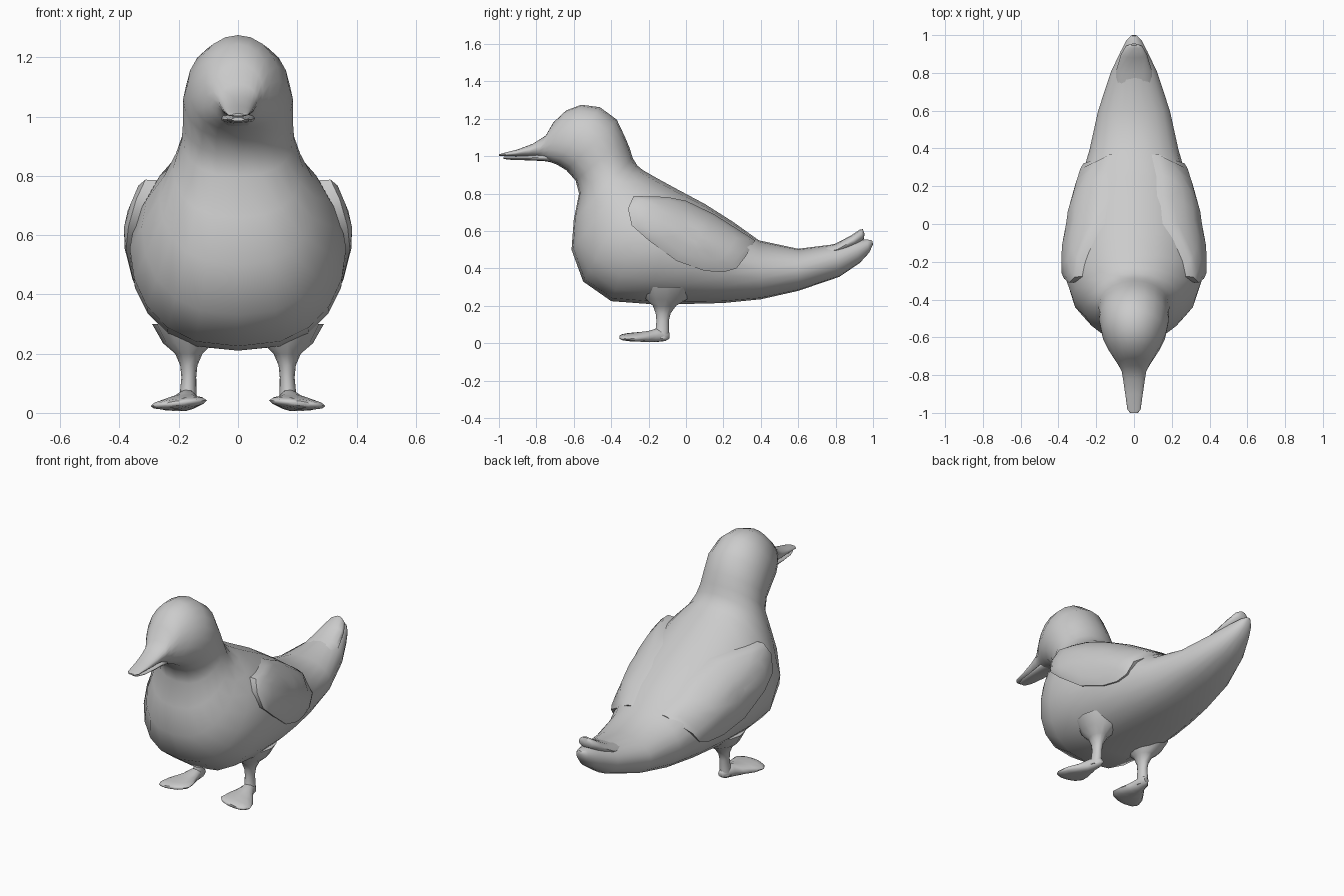
import bpy, bmesh, math
from mathutils import Vector
from mathutils.bvhtree import BVHTree

grey = bpy.data.materials.new("soft grey")
grey.diffuse_color = (0.6, 0.6, 0.6, 1)


def finish(name, bm, angle=60):
    bmesh.ops.recalc_face_normals(bm, faces=bm.faces)
    mesh = bpy.data.meshes.new(name)
    bm.to_mesh(mesh)
    ob = bpy.data.objects.new(name, mesh)
    bpy.context.collection.objects.link(ob)
    mesh.materials.append(grey)
    bpy.ops.object.select_all(action='DESELECT')
    bpy.context.view_layer.objects.active = ob
    ob.select_set(True)
    bpy.ops.object.shade_smooth_by_angle(angle=math.radians(angle))
    return ob


def skin(rings, cap=True):
    """Bridge a list of closed point rings into one surface."""
    bm = bmesh.new()
    vs = [[bm.verts.new(p) for p in r] for r in rings]
    n = len(vs[0])
    for a, b in zip(vs, vs[1:]):
        for i in range(n):
            j = (i + 1) % n
            bm.faces.new((a[i], a[j], b[j], b[i]))
    if cap:
        bm.faces.new(vs[0])
        bm.faces.new(vs[-1])
    return bm


def slanted(yt, zt, yb, zb, w, cx=0, n=20, low=0.8):
    """Oval ring between a top and a bottom point; low < 1 fills out the lower half."""
    pts = []
    for i in range(n):
        a = 2 * math.pi * i / n
        s, c = math.sin(a), math.cos(a)
        if c < 0:
            s = math.copysign(abs(s) ** low, s)
        t = (1 - c) / 2
        pts.append((cx + w * s, yt + (yb - yt) * t, zt + (zb - zt) * t))
    return pts


# Body, neck, head and upper bill in one skin: top y, z, bottom y, z, half width
body_rings = [
    (0.995, 0.55, 1.0, 0.53, 0.015), (0.965, 0.555, 0.98, 0.485, 0.04),
    (0.9, 0.55, 0.93, 0.43, 0.07), (0.8, 0.53, 0.82, 0.355, 0.12),
    (0.6, 0.505, 0.6, 0.28, 0.19), (0.39, 0.55, 0.4, 0.235, 0.235),
    (0.25, 0.65, 0.2, 0.215, 0.285), (0.1, 0.745, 0.0, 0.21, 0.335),
    (-0.05, 0.825, -0.2, 0.21, 0.362), (-0.16, 0.885, -0.4, 0.225, 0.365),
    (-0.23, 0.925, -0.55, 0.33, 0.325), (-0.26, 0.95, -0.612, 0.5, 0.265),
    (-0.285, 0.99, -0.6, 0.66, 0.22), (-0.3, 1.04, -0.572, 0.8, 0.19),
    (-0.325, 1.1, -0.59, 0.87, 0.185), (-0.37, 1.195, -0.64, 0.925, 0.185),
    (-0.46, 1.262, -0.69, 0.955, 0.17), (-0.56, 1.275, -0.725, 0.968, 0.14),
    (-0.64, 1.245, -0.75, 0.98, 0.11), (-0.71, 1.18, -0.77, 0.99, 0.085),
    (-0.75, 1.11, -0.8, 0.998, 0.066), (-0.82, 1.066, -0.85, 1.0, 0.056),
    (-0.9, 1.036, -0.92, 1.0, 0.045), (-0.98, 1.016, -0.985, 1.0, 0.035),
    (-1.0, 1.01, -1.0, 1.002, 0.02)]
body_bm = skin([slanted(*r) for r in body_rings])
tree = BVHTree.FromBMesh(body_bm)
finish("body", body_bm)

# Lower bill under the mouth line
finish("lower_bill", skin([slanted(*r, n=12) for r in [
    (-0.68, 1.03, -0.68, 0.96, 0.06), (-0.76, 1.015, -0.76, 0.974, 0.055),
    (-0.85, 1.003, -0.85, 0.978, 0.048), (-0.93, 0.999, -0.93, 0.98, 0.038),
    (-0.975, 0.997, -0.975, 0.985, 0.022)]]))

# Upper tail feather, rising above the main tail tip
finish("upper_tail_feather", skin([slanted(*r, n=12) for r in [
    (0.66, 0.5, 0.68, 0.44, 0.1), (0.8, 0.533, 0.82, 0.47, 0.095),
    (0.88, 0.575, 0.91, 0.525, 0.07), (0.93, 0.608, 0.95, 0.555, 0.045),
    (0.945, 0.61, 0.955, 0.585, 0.02)]]))

# Folded wings: outline in side view wrapped onto the body and raised off it
outline = [(-0.31, 0.72), (-0.28, 0.787), (-0.19, 0.785), (-0.1, 0.782), (0, 0.762),
           (0.15, 0.69), (0.26, 0.62), (0.37, 0.55), (0.32, 0.465), (0.27, 0.4),
           (0.2, 0.38), (0.1, 0.387), (-0.05, 0.44), (-0.2, 0.55), (-0.29, 0.63)]
mid = Vector((0.03, 0.59))


def surface_x(y, z):
    hit = tree.ray_cast(Vector((1, y, z)), Vector((-1, 0, 0)))[0]
    return hit.x if hit else 0.09


def wing_ring(scale, lift, side):
    pts = []
    for p in outline:
        y, z = mid + (Vector(p) - mid) * scale
        high = (z - 0.5 + 0.45 * max(y, 0)) / 0.28
        rise = 0.016 + 0.038 * min(1, max(0, high))
        pts.append((side * (surface_x(y, z) + rise * lift), y, z))
    return pts


for side, label in ((1, "left"), (-1, "right")):
    rings = [wing_ring(s, l, side) for s, l in
             ((0.99, -0.6), (1, 0.75), (0.9, 1.0), (0.7, 1.1), (0.45, 1.15), (0.2, 1.15))]
    bm = skin(rings, cap=False)
    bm.verts.ensure_lookup_table()
    bm.faces.new(bm.verts[-len(outline):])
    finish(label + "_wing", bm, 50)

    # Leg flaring into the belly: centre x, y, z, radius x, radius y
    leg = [(0.17, -0.1, 0.3, 0.12, 0.14), (0.168, -0.105, 0.235, 0.085, 0.11),
           (0.166, -0.115, 0.2, 0.046, 0.062), (0.166, -0.122, 0.16, 0.029, 0.04),
           (0.166, -0.125, 0.12, 0.025, 0.033), (0.168, -0.127, 0.07, 0.028, 0.036),
           (0.172, -0.135, 0.025, 0.03, 0.04)]
    finish(label + "_leg", skin([[
        (side * (x + rx * math.cos(i * math.pi / 6)), y + ry * math.sin(i * math.pi / 6), z)
        for i in range(12)] for x, y, z, rx, ry in leg]))

    # Webbed foot, widening forward: y, top z, bottom z, half width, centre x
    foot = [(-0.088, 0.055, 0.025, 0.015, 0.165), (-0.11, 0.075, 0.012, 0.027, 0.168),
            (-0.16, 0.078, 0.006, 0.036, 0.176), (-0.2, 0.066, 0.006, 0.055, 0.184),
            (-0.26, 0.058, 0.01, 0.085, 0.195), (-0.31, 0.052, 0.014, 0.095, 0.2),
            (-0.34, 0.047, 0.018, 0.075, 0.205), (-0.355, 0.04, 0.025, 0.04, 0.207)]
    # The outer edge of the foot sits a little lower
    finish(label + "_foot", skin([[
        (x * 1.0, y, max(0, z - 0.1 * (abs(x) - cx)))
        for x, y, z in slanted(y, zt, y, zb, w * side, cx * side, n=12)]
        for y, zt, zb, w, cx in foot]))
